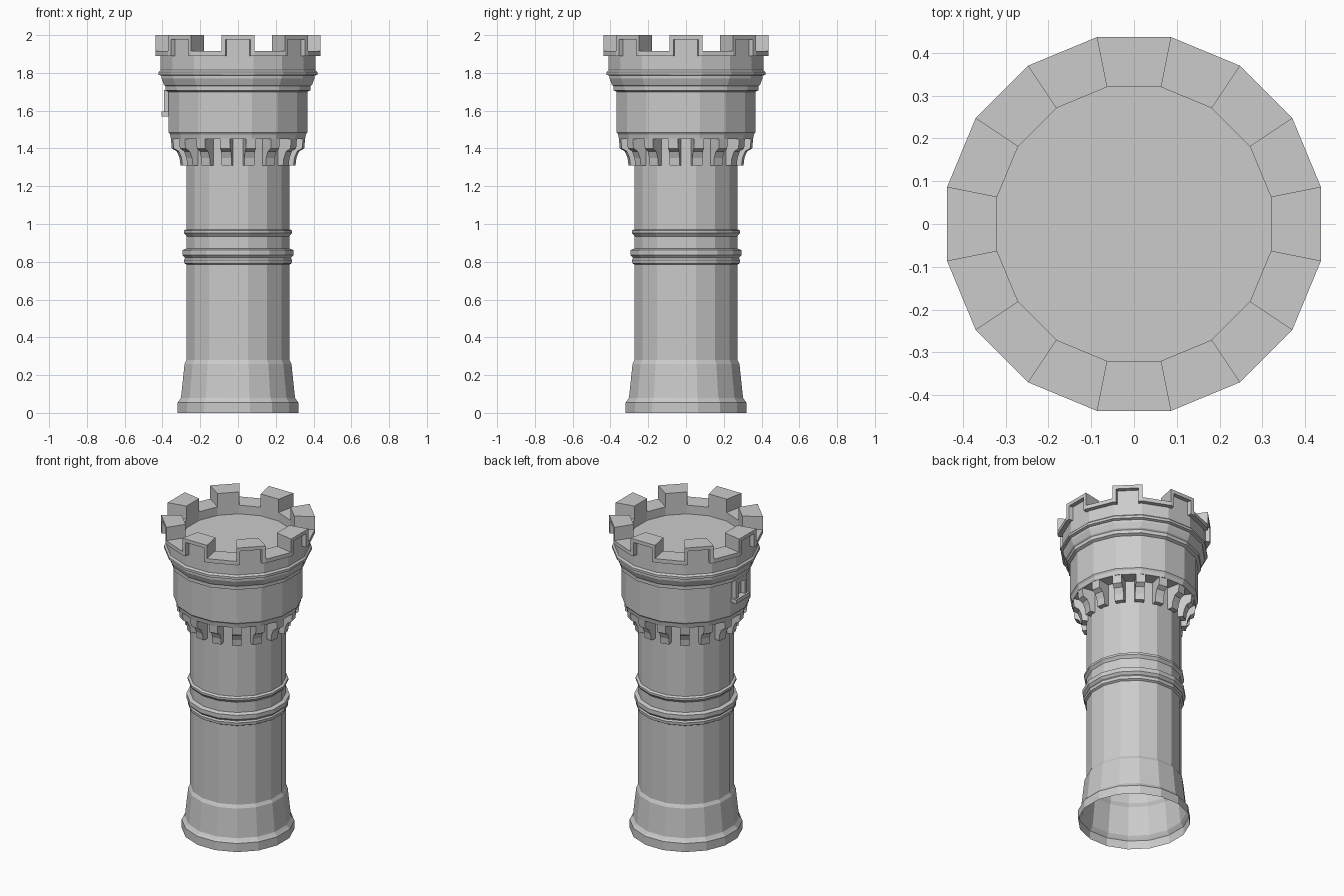
import bpy, bmesh, math
from mathutils import Vector

SIDES = 16
HALF = math.pi / SIDES

cube = bpy.data.objects.get("Cube")
if cube:
    bpy.data.objects.remove(cube, do_unlink=True)

stone = bpy.data.materials.new("grey_stone")
stone.use_nodes = True
grey = (0.6, 0.6, 0.6, 1)
stone.diffuse_color = grey
stone.node_tree.nodes["Principled BSDF"].inputs["Base Color"].default_value = grey


def finish(name, bm, fix_normals=True):
    if fix_normals:
        bmesh.ops.recalc_face_normals(bm, faces=bm.faces)
    mesh = bpy.data.meshes.new(name)
    bm.to_mesh(mesh)
    bm.free()
    mesh.materials.append(stone)
    obj = bpy.data.objects.new(name, mesh)
    bpy.context.collection.objects.link(obj)
    return obj


def lathe(name, profile):
    """Open shell of flat sides; the profile gives distance to each flat."""
    bm = bmesh.new()
    rings = []
    for r, z in profile:
        r /= math.cos(HALF)
        rings.append([bm.verts.new((r * math.cos((2 * i + 1) * HALF),
                                    r * math.sin((2 * i + 1) * HALF), z))
                      for i in range(SIDES)])
    for low, high in zip(rings, rings[1:]):
        for i in range(SIDES):
            j = (i + 1) % SIDES
            bm.faces.new((low[i], low[j], high[j], high[i]))
    return finish(name, bm, False)


def prism(bm, near, far):
    """Solid between two matching outlines."""
    a = [bm.verts.new(p) for p in near]
    b = [bm.verts.new(p) for p in far]
    bm.faces.new(a)
    bm.faces.new(b[::-1])
    for i in range(len(a)):
        j = (i + 1) % len(a)
        bm.faces.new((a[i], b[i], b[j], a[j]))


def sector(bm, side, outline, r0, r1):
    """Piece of wall on one side; outline is (share of half width, height)."""
    ang = side * 2 * HALF
    n = Vector((math.cos(ang), math.sin(ang), 0))
    t = Vector((-n.y, n.x, 0))

    def place(r):
        return [n * r + t * (u * r * math.tan(HALF)) + Vector((0, 0, z))
                for u, z in outline]
    prism(bm, place(r0), place(r1))


def rect(u, z0, z1):
    return [(-u, z0), (u, z0), (u, z1), (-u, z1)]


# Flared foot, open underneath
lathe("base", [(.32, 0), (.32, .055), (.312, .065), (.302, .08),
               (.283, .26), (.272, .28)])

# Plain shaft
lathe("shaft", [(.272, .28), (.272, 1.46)])

# Moulded bands around the shaft
lathe("lower_band", [(.272, .785), (.284, .792), (.286, .81), (.28, .82),
                     (.294, .835), (.294, .862), (.272, .87)])
lathe("upper_band", [(.272, .935), (.28, .945), (.286, .952),
                     (.286, .965), (.272, .972)])

# Wide drum with its cornice and the parapet wall
lathe("drum", [(.27, 1.45), (.355, 1.45), (.36, 1.475), (.367, 1.485),
               (.367, 1.70), (.384, 1.708), (.384, 1.73), (.392, 1.737),
               (.405, 1.77), (.405, 1.785), (.42, 1.79), (.42, 1.805),
               (.41, 1.815), (.41, 1.89)])

# Curved brackets under the drum, one at each corner
bm = bmesh.new()
side_view = [(.26, 1.31), (.305, 1.31), (.31, 1.35), (.325, 1.385),
             (.352, 1.4), (.357, 1.45), (.26, 1.45)]
for i in range(SIDES):
    ang = (2 * i + 1) * HALF
    n = Vector((math.cos(ang), math.sin(ang), 0))
    t = Vector((-n.y, n.x, 0))
    prism(bm, *[[n * r + t * w + Vector((0, 0, z)) for r, z in side_view]
                for w in (-.027, .027)])
finish("brackets", bm)

# Battlements: raised and low sides alternate, each with a projecting trim
wall, trim = bmesh.new(), bmesh.new()
arch = [(-1, 1.89), (-1, 2), (1, 2), (1, 1.89),
        (.75, 1.89), (.75, 1.978), (-.75, 1.978), (-.75, 1.89)]
for i in range(SIDES):
    raised = i % 2 == 0
    sector(wall, i, rect(1, 1.85, 2 if raised else 1.915), .32, .41)
    sector(trim, i, arch if raised else rect(1, 1.89, 1.915), .41, .437)
finish("battlements", wall)
finish("battlement_trim", trim)

# Floor inside the battlements
lathe("roof_floor", [(.33, 1.86), (.0001, 1.86)])

# Small framed window on the right side of the drum
bm = bmesh.new()


def window_piece(y0, y1, z0, z1, depth):
    outline = [(y0, z0), (y1, z0), (y1, z1), (y0, z1)]
    prism(bm, [(-.36, y, z) for y, z in outline],
          [(-depth, y, z) for y, z in outline])


for s in (-1, 1):
    window_piece(s * .045 - .012, s * .045 + .012, 1.59, 1.69, .393)
window_piece(-.057, .057, 1.685, 1.71, .393)
window_piece(-.07, .07, 1.57, 1.595, .405)
finish("window_frame", bm)
